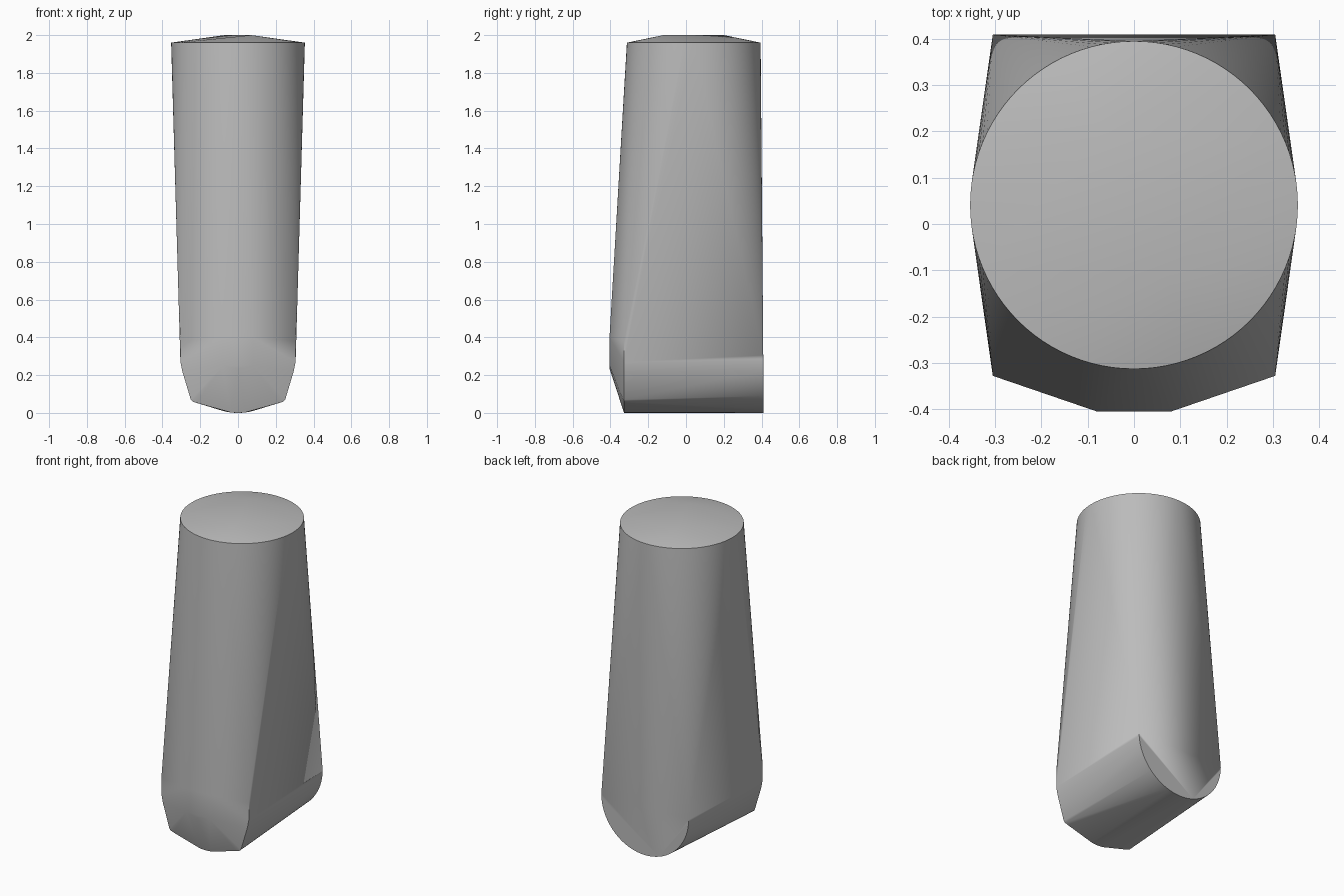
import bpy, bmesh, math

cube = bpy.data.objects.get("Cube")
if cube:
    bpy.data.objects.remove(cube, do_unlink=True)


def arc(radius, start, end, count):
    """Points of a circular arc, as pairs."""
    return [(radius * math.cos(start + (end - start) * i / count),
             radius * math.sin(start + (end - start) * i / count))
            for i in range(count + 1)]


# Top rim and the slightly raised slanted ridge on it
points = [(x, 0.041 + y, 1.96) for x, y in arc(0.354, 0, math.tau, 96)[:-1]]
points += [(-0.07, 0.2, 2.0), (0.07, -0.12, 2.0)]

# Half-round back end
points += [(x, 0.409, 0.305 + z) for x, z in arc(0.305, math.pi, math.tau, 48)]

# Front end: bevelled corners, rounded keel and blunt nose
for side in (-1, 1):
    for x, y, z in [(0.305, -0.328, 0.38), (0.305, -0.328, 0.27),
                    (0.295, -0.328, 0.22), (0.25, -0.328, 0.07),
                    (0.24, -0.328, 0.06), (0.22, -0.328, 0.053),
                    (0.04, -0.328, 0.003), (0.02, -0.328, 0.001),
                    (0.08, -0.405, 0.4), (0.08, -0.405, 0.25)]:
        points.append((side * x, y, z))
points += [(0, -0.328, 0), (0, -0.405, 0.235)]

# One taut skin around all sections
bm = bmesh.new()
for p in points:
    bm.verts.new(p)
hull = bmesh.ops.convex_hull(bm, input=bm.verts)
loose = {g for g in hull["geom_interior"] + hull["geom_unused"]
         if isinstance(g, bmesh.types.BMVert)}
bmesh.ops.delete(bm, geom=list(loose), context="VERTS")
bmesh.ops.recalc_face_normals(bm, faces=bm.faces)
mesh = bpy.data.meshes.new("tapered_block")
bm.to_mesh(mesh)
bm.free()
block = bpy.data.objects.new("tapered_block", mesh)
bpy.context.collection.objects.link(block)

# Plain grey
grey = bpy.data.materials.new("grey")
grey.use_nodes = True
colour = (0.5, 0.5, 0.5, 1)
grey.diffuse_color = colour
grey.node_tree.nodes["Principled BSDF"].inputs["Base Color"].default_value = colour
mesh.materials.append(grey)

# Smooth sides with sharp rims
bpy.ops.object.select_all(action="DESELECT")
block.select_set(True)
bpy.context.view_layer.objects.active = block
bpy.ops.object.shade_smooth_by_angle(angle=math.radians(35))
